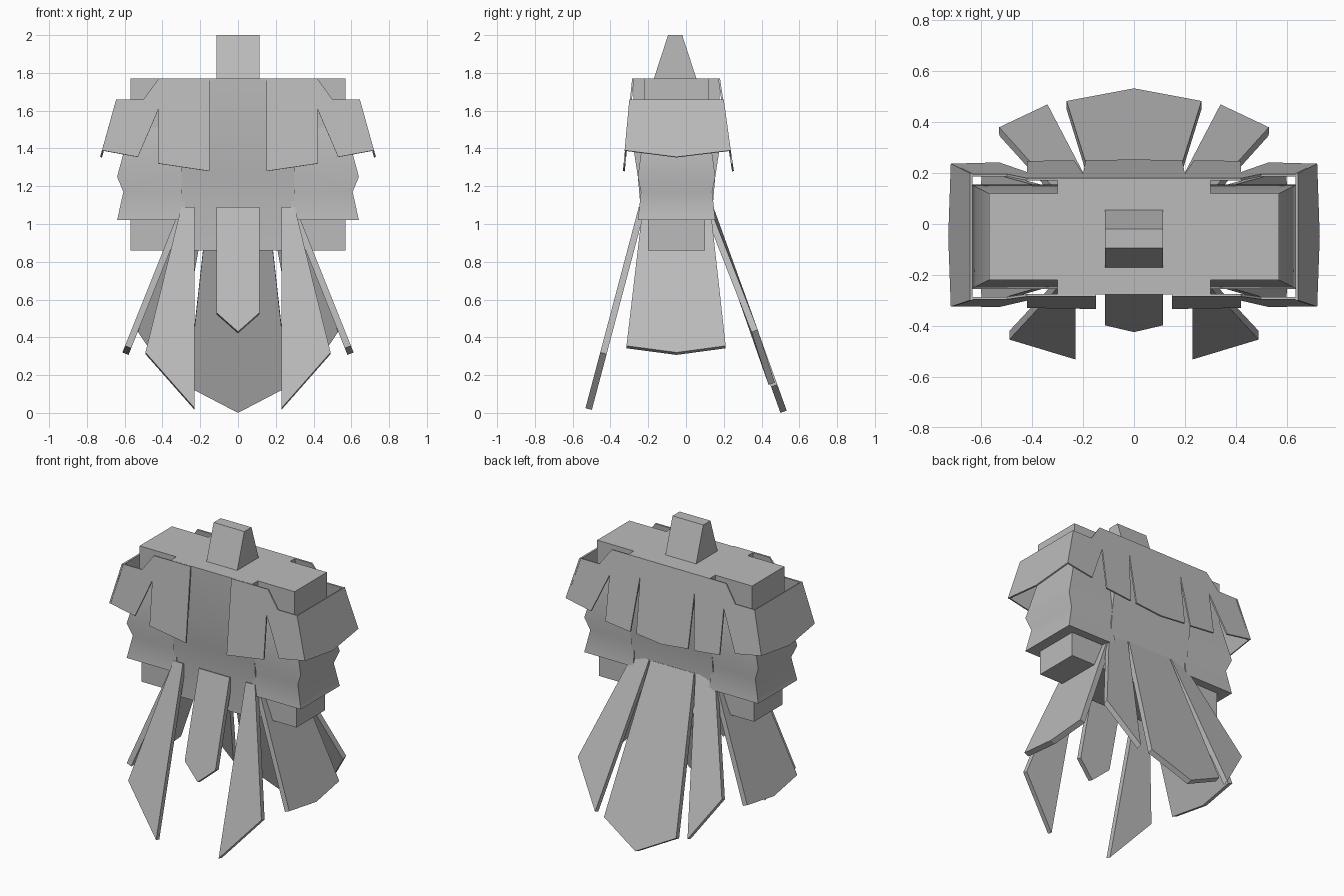
import bpy, bmesh, math
from mathutils import Vector

cube = bpy.data.objects.get("Cube")
if cube:
    bpy.data.objects.remove(cube)

grey = bpy.data.materials.new("plain_grey")
grey.use_nodes = True
grey.diffuse_color = (0.5, 0.5, 0.5, 1)
grey.node_tree.nodes["Principled BSDF"].inputs["Base Color"].default_value = (0.5, 0.5, 0.5, 1)


def finish(name, bm, mirror=False, smooth=False):
    bmesh.ops.recalc_face_normals(bm, faces=bm.faces)
    mesh = bpy.data.meshes.new(name)
    bm.to_mesh(mesh)
    bm.free()
    mesh.materials.append(grey)
    ob = bpy.data.objects.new(name, mesh)
    bpy.context.collection.objects.link(ob)
    if smooth:
        bpy.ops.object.select_all(action='DESELECT')
        ob.select_set(True)
        bpy.context.view_layer.objects.active = ob
        bpy.ops.object.shade_smooth_by_angle(angle=math.radians(50))
    if mirror:
        ob.modifiers.new("mirror", 'MIRROR').use_axis[0] = True
    return ob


def loft(name, rings, **kw):
    """Stack of rectangles, each (x0, x1, y0, y1, z), skinned and capped."""
    bm = bmesh.new()
    loops = [[bm.verts.new(p) for p in ((a, c, z), (b, c, z), (b, d, z), (a, d, z))]
             for a, b, c, d, z in rings]
    for low, high in zip(loops, loops[1:]):
        for i in range(4):
            j = (i + 1) % 4
            bm.faces.new((low[i], low[j], high[j], high[i]))
    bm.faces.new(loops[0])
    bm.faces.new(loops[-1])
    return finish(name, bm, **kw)


def plate(name, points, thick, mirror=False):
    """Flat outline thickened towards the body's axis."""
    pts = [Vector(p) for p in points]
    n = Vector()
    for p, q in zip(pts, pts[1:] + pts[:1]):
        n += p.cross(q)
    n.normalize()
    centre = sum(pts, Vector()) / len(pts)
    if n.x * centre.x + n.y * centre.y > 0:
        n = -n
    bm = bmesh.new()
    outer = [bm.verts.new(p) for p in pts]
    inner = [bm.verts.new(p + n * thick) for p in pts]
    bm.faces.new(outer)
    bm.faces.new(inner)
    for i in range(len(pts)):
        j = (i + 1) % len(pts)
        bm.faces.new((outer[i], outer[j], inner[j], inner[i]))
    return finish(name, bm, mirror)


# Slanted planes that the cloth panels and flaps lie on
def cape_front(x, z):
    return (x, -0.285 - 0.1 * (1.77 - z), z)


def cape_back(x, z):
    return (x, 0.18 + 0.15 * (1.77 - z), z)


def skirt_front(x, z):
    return (x, -0.25 - 0.265 * (1.09 - z), z)


def skirt_back(x, z):
    return (x, 0.145 + 0.36 * (1.09 - z), z)


def skirt_side(y, z):
    return (0.32 + 0.4 * (1.05 - z), y, z)


# Body
loft("torso", [(-0.3, 0.3, -0.24, 0.14, 0.86), (-0.3, 0.3, -0.24, 0.14, 1.08),
               (-0.3, 0.3, -0.255, 0.155, 1.25), (-0.3, 0.3, -0.278, 0.178, 1.4),
               (-0.3, 0.3, -0.278, 0.178, 1.77)], smooth=True)
loft("neck", [(-0.113, 0.113, -0.17, 0.055, 1.77), (-0.113, 0.113, -0.095, -0.02, 2)])

# Arms with flared sleeves
loft("arm", [(0.25, 0.57, -0.2, 0.1, 0.86), (0.25, 0.57, -0.2, 0.1, 1.03),
             (0.25, 0.57, -0.22, 0.12, 1.3), (0.25, 0.57, -0.22, 0.12, 1.77)], mirror=True)
sleeve = ((0.07, 1.02), (0.037, 1.17), (0.07, 1.25), (0, 1.51))
loft("sleeve", [(0.28, 0.57 + d, -0.22 - d / 2, 0.12 + d / 2, z) for d, z in sleeve],
     mirror=True, smooth=True)

# Shoulder cape: split panels in front and behind, joined by a side panel
shoulder = [(0.42, 1.77), (0.5, 1.66), (0.645, 1.66), (0.72, 1.39), (0.53, 1.355),
            (0.42, 1.61), (0.42, 1.32)]
plate("cape_front", [cape_front(*p) for p in [(0.15, 1.77)] + shoulder + [(0.15, 1.28)]],
      0.01, True)
back_hem = [(0.235, 1.3), (0.2, 1.66), (0.19, 1.3), (0, 1.28)]
plate("cape_back", [cape_back(*p) for p in [(0, 1.77)] + shoulder + back_hem], 0.01, True)
plate("cape_side", [(0.645, -0.3, 1.66), (0.645, 0.2, 1.66), (0.72, 0.237, 1.39),
                    (0.73, -0.05, 1.355), (0.72, -0.325, 1.39)], 0.01, True)

# Hanging skirt flaps
plate("front_centre_flap", [skirt_front(*p) for p in
      ((-0.113, 1.09), (0.113, 1.09), (0.113, 0.53), (0, 0.43), (-0.113, 0.53))], 0.035)
plate("front_flap", [skirt_front(*p) for p in
      ((0.23, 1.09), (0.3, 1.09), (0.49, 0.32), (0.23, 0.025))], 0.035, True)
plate("back_centre_flap", [skirt_back(*p) for p in
      ((-0.16, 1.09), (0.16, 1.09), (0.265, 0.15), (0, 0.012), (-0.265, 0.15))], 0.035)
plate("back_flap", [(0.17, 0.145, 1.09), (0.3, 0.125, 1.09), (0.53, 0.38, 0.44),
                    (0.34, 0.47, 0.16)], 0.035, True)
plate("side_flap", [skirt_side(*p) for p in
      ((-0.23, 1.08), (0.13, 1.08), (0.21, 0.355), (-0.05, 0.32), (-0.315, 0.355))], 0.035, True)
